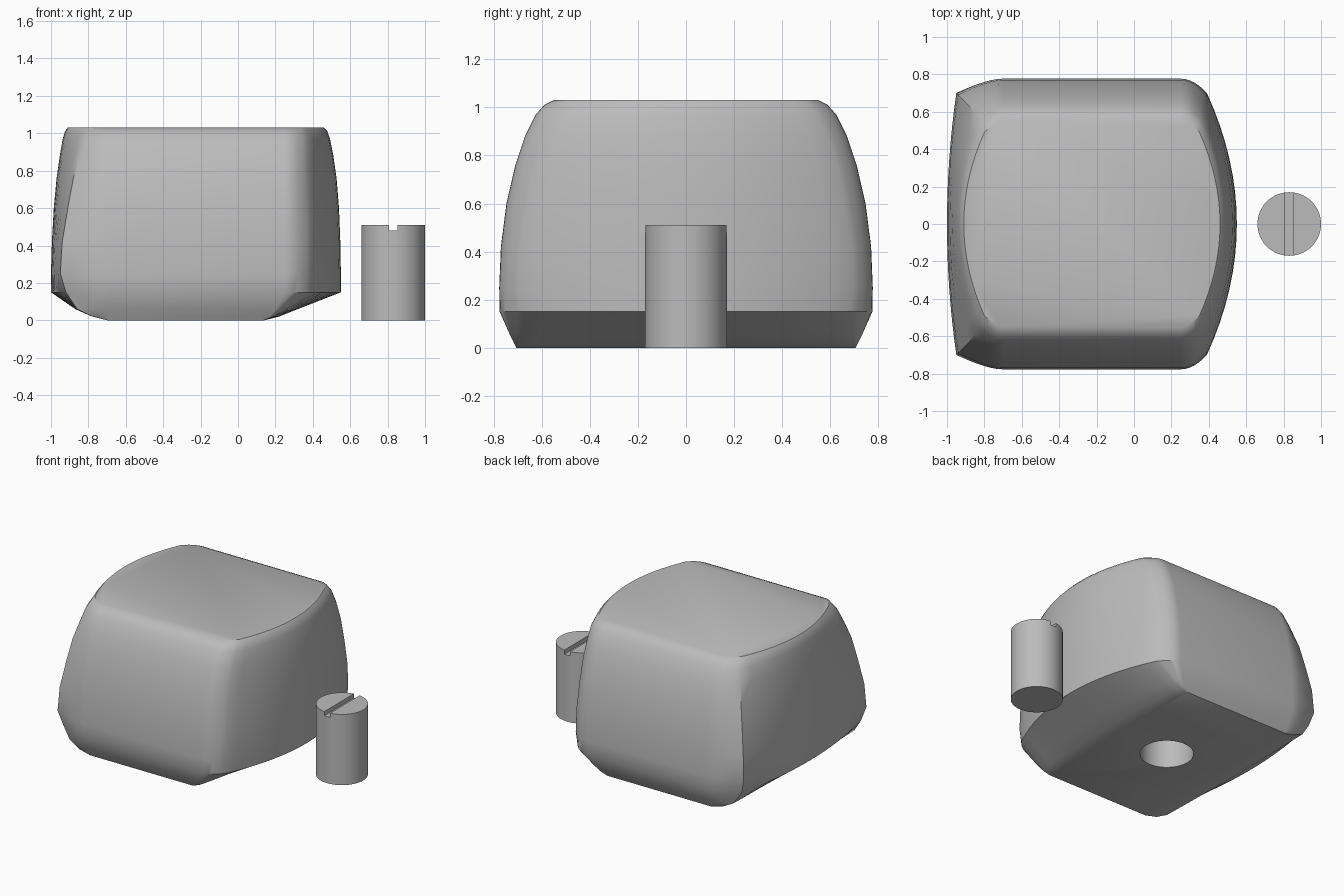
import bpy, bmesh, math
from mathutils import Vector

cube = bpy.data.objects.get("Cube")
if cube:
    bpy.data.objects.remove(cube, do_unlink=True)

grey = bpy.data.materials.new("plain grey")
grey.use_nodes = True
grey.diffuse_color = (0.5, 0.5, 0.5, 1)
grey.node_tree.nodes["Principled BSDF"].inputs["Base Color"].default_value = (0.5, 0.5, 0.5, 1)


def make_object(name, bm):
    bmesh.ops.recalc_face_normals(bm, faces=bm.faces)
    mesh = bpy.data.meshes.new(name)
    bm.to_mesh(mesh)
    bm.free()
    mesh.materials.append(grey)
    obj = bpy.data.objects.new(name, mesh)
    bpy.context.collection.objects.link(obj)
    return obj


def cylinder(name, x, radius, z0, z1):
    bm = bmesh.new()
    bmesh.ops.create_cone(bm, cap_ends=True, segments=64, radius1=radius, radius2=radius, depth=z1 - z0)
    bmesh.ops.translate(bm, vec=(x, 0, (z0 + z1) / 2), verts=bm.verts)
    return make_object(name, bm)


def carve(obj, cutter):
    """Cut one shape out of another and drop the cutter."""
    mod = obj.modifiers.new("cut", 'BOOLEAN')
    mod.operation = 'DIFFERENCE'
    mod.solver = 'EXACT'
    mod.object = cutter
    select(obj)
    bpy.ops.object.modifier_apply(modifier=mod.name)
    bpy.data.objects.remove(cutter, do_unlink=True)


def select(obj):
    bpy.ops.object.select_all(action='DESELECT')
    obj.select_set(True)
    bpy.context.view_layer.objects.active = obj


def smooth(obj, degrees):
    select(obj)
    bpy.ops.object.shade_smooth_by_angle(angle=math.radians(degrees))


def bow(x_mid, x_corner, y_corner, n=8):
    """Bowed end wall, from its middle to its corner."""
    return [Vector((x_mid + (x_corner - x_mid) * (i / n) ** 2, y_corner * i / n)) for i in range(n + 1)]


def round_corner(a, c, b, n=6):
    """Points strictly between a and b on a curve pulled towards c."""
    ts = [i / n for i in range(1, n)]
    return [a * (1 - t) ** 2 + c * 2 * t * (1 - t) + b * t * t for t in ts]


def outline(half_y, corner_y, right, right_corner, right_flat, left, left_corner, left_flat):
    r_wall = bow(right, right_corner, corner_y)
    l_wall = bow(left, left_corner, corner_y)
    r_end, l_end = Vector((right_flat, half_y)), Vector((left_flat, half_y))
    r_pull = Vector(((right_corner + right_flat) / 2, half_y))
    l_pull = Vector((left_flat + 0.35 * (left_corner - left_flat), half_y))
    half = r_wall + round_corner(r_wall[-1], r_pull, r_end) + [r_end, l_end]
    half += round_corner(l_end, l_pull, l_wall[-1]) + l_wall[::-1]
    return half + [Vector((p.x, -p.y)) for p in half[-2:0:-1]]


# Block: outlines stacked from the flat underside to the flat top
# height, half_y, corner_y, right, right_corner, right_flat, left, left_corner, left_flat
levels = [
    (0.0, .705, .70, .14, .14, .13, -.70, -.70, -.69),
    (.02, .715, .70, .22, .19, .17, -.78, -.78, -.70),
    (.06, .735, .69, .32, .26, .20, -.87, -.86, -.70),
    (.15, .775, .68, .55, .39, .25, -1, -.92, -.70),
    (.25, .777, .70, .55, .39, .25, -1, -.95, -.70),
    (.42, .77, .69, .547, .39, .25, -.995, -.94, -.70),
    (.60, .747, .66, .54, .387, .25, -.985, -.91, -.70),
    (.76, .71, .63, .527, .38, .25, -.97, -.88, -.70),
    (.88, .67, .59, .51, .375, .25, -.953, -.85, -.70),
    (.97, .625, .55, .492, .37, .25, -.937, -.83, -.70),
    (1.01, .59, .52, .478, .36, .25, -.925, -.81, -.70),
    (1.03, .55, .49, .46, .35, .25, -.91, -.80, -.70),
]
bm = bmesh.new()
rings = [[bm.verts.new((p.x, p.y, z)) for p in outline(*shape)] for z, *shape in levels]
for low, high in zip(rings, rings[1:]):
    for i in range(len(low)):
        j = (i + 1) % len(low)
        bm.faces.new((low[i], low[j], high[j], high[i]))
bm.faces.new(rings[0][::-1])
bm.faces.new(rings[-1])
block = make_object("rounded_block", bm)

# Round socket in the underside
carve(block, cylinder("socket_cutter", -.28, .175, -.1, .52))
smooth(block, 32)

# Separate pin with a slot across its top
pin = cylinder("slotted_pin", .83, .17, 0, .51)
bm = bmesh.new()
bmesh.ops.create_cube(bm, size=1)
bmesh.ops.scale(bm, vec=(.045, .5, .1), verts=bm.verts)
bmesh.ops.translate(bm, vec=(.83, 0, .53), verts=bm.verts)
carve(pin, make_object("slot_cutter", bm))
smooth(pin, 30)
